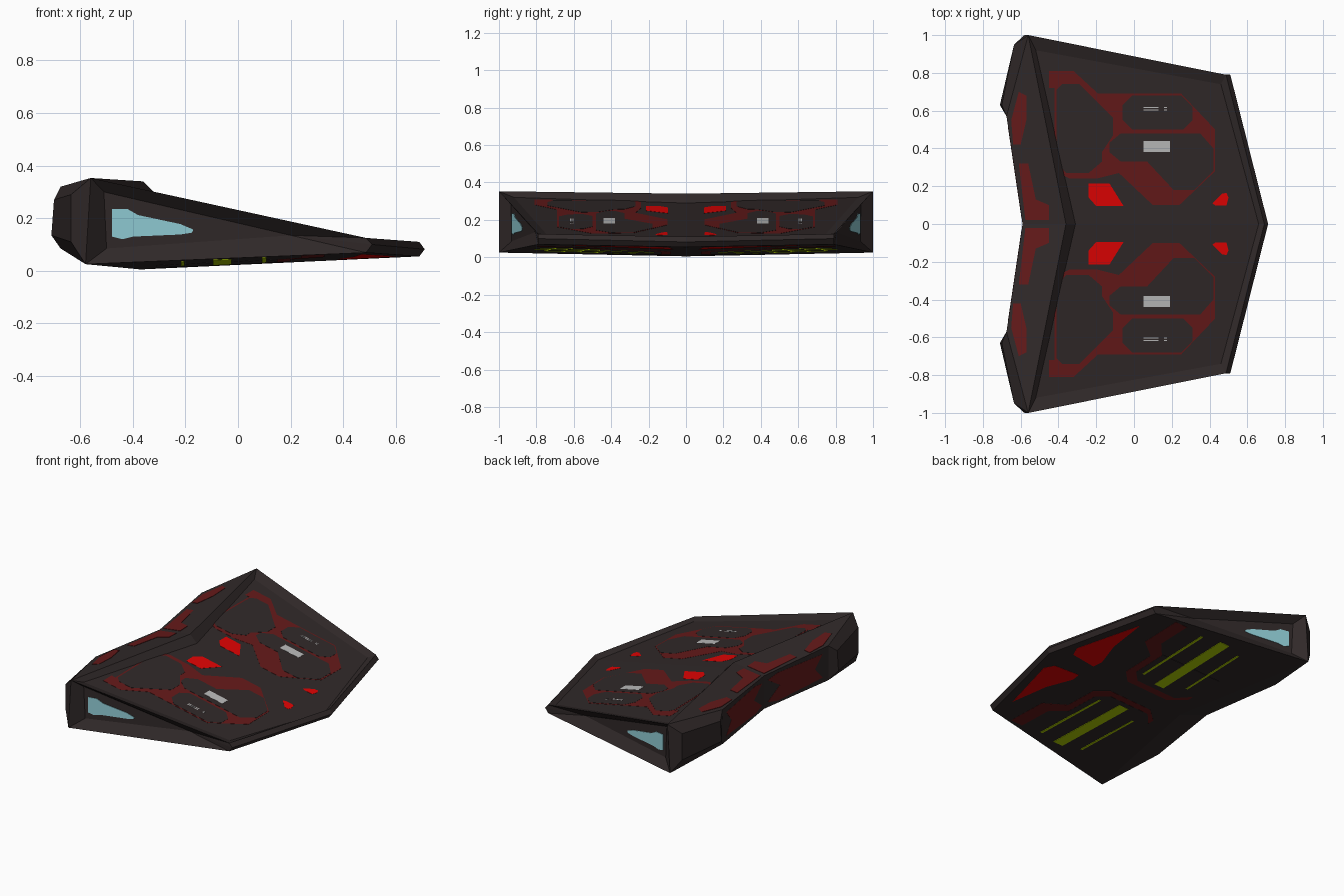
import bpy, bmesh
from mathutils import Vector

if "Cube" in bpy.data.objects:
    bpy.data.objects.remove(bpy.data.objects["Cube"])


def mat(name, r, g, b):
    m = bpy.data.materials.new(name)
    m.diffuse_color = (r, g, b, 1)
    m.use_nodes = True
    m.node_tree.nodes["Principled BSDF"].inputs["Base Color"].default_value = m.diffuse_color
    return m


BODY = mat("charcoal", .030, .022, .022)
DARK_RED = mat("dark red", .130, .010, .010)
RED = mat("bright red", .75, .001, .001)
GREY = mat("light grey", .50, .50, .50)
CYAN = mat("pale cyan", .29, .63, .69)
LIME = mat("olive lime", .45, .64, .001)


# Surface functions: flat planes of the hull on the +y half
def top(x, y): return (x, y, .2245 - .211 * x - .015 * y)
def under(x, y): return (x, y, .0225 + .047 * x + .03 * y)
def rear_top(x, y): return (x, y, .3868 + .13 * x + .037 * y)
def rear(y, z): return (-.59 - .149 * y, y, z)
def side(x, z): return (x, .935 - .183 * (x + .51), z)


# Hull: half described by its corner points, mirrored across y = 0
V = dict(
    r0=(-.36, 0, .34), r1=(-.56, 1, .353),
    p0=top(-.31, 0), p1=top(-.52, .92), p2=top(.46, .74), p3=top(.66, 0),
    t2=(.487, .79, .125), t3=(.69, 0, .11),
    m2=(.51, .79, .10), m3=(.71, 0, .082),
    b2=under(.487, .79), b3=under(.69, 0),
    b1=under(-.58, 1), b0=under(-.37, 0),
    s1=side(-.51, .30), s2=side(-.50, .085), s3=side(.20, .135),
    ct=rear(0, .31), cb=rear(0, .085), nt=rear(.57, .32), nb=rear(.57, .085),
    q1=(-.70, .63, .27), q2=(-.635, .95, .29),
    q3=(-.71, .63, .135), q4=(-.635, .95, .11))
FACES = ("p0 p1 p2 p3", "r0 r1 p1 p0", "b3 b2 b1 b0", "s1 s2 s3",
         "r0 ct nt r1", "b0 b1 nb cb", "ct cb nb nt",
         "nt q1 q2 r1", "q1 q3 q4 q2", "nt nb q3 q1", "nb b1 q4 q3",
         "r1 q2 q4 b1", "r1 s1 s3 t2",
         "r1 t2 p2 p1", "t2 t3 p3 p2", "t2 m2 m3 t3", "m2 b2 b3 m3",
         "t2 m2 s3", "m2 b2 s3", "b2 b1 s2 s3", "b1 r1 s1 s2")


def finish(bm, name, m):
    bmesh.ops.recalc_face_normals(bm, faces=bm.faces)
    me = bpy.data.meshes.new(name)
    bm.to_mesh(me)
    bm.free()
    me.materials.append(m)
    bpy.context.collection.objects.link(bpy.data.objects.new(name, me))


bm = bmesh.new()
for s in (1, -1):
    vs = {k: bm.verts.new((x, s * y, z)) for k, (x, y, z) in V.items()}
    for f in FACES:
        bm.faces.new([vs[k] for k in f.split()])
bmesh.ops.remove_doubles(bm, verts=bm.verts, dist=1e-5)
finish(bm, "hull", BODY)


# Thin painted plates laid on a hull surface, one on each side
def plate(name, m, surf, normal, pts, lift=.001):
    bm = bmesh.new()
    n = Vector(normal)
    for s in (1, -1):
        lo, hi = [[bm.verts.new((q.x, s * q.y, q.z))
                   for q in (Vector(surf(*p)) + n * d for p in pts)] for d in (-.001, lift)]
        bm.faces.new(lo)
        bm.faces.new(hi)
        for i in range(len(pts)):
            j = (i + 1) % len(pts)
            bm.faces.new((lo[i], lo[j], hi[j], hi[i]))
    finish(bm, name, m)


def rect(x0, x1, y0, y1):
    return [(x0, y0), (x1, y0), (x1, y1), (x0, y1)]


UP, DOWN, BACK, OUT = (0, 0, 1), (0, 0, -1), (-1, 0, 0), (0, 1, 0)

# Top markings
plate("top_red_field", DARK_RED, top, UP,
      [(-.45, .81), (-.32, .81), (-.19, .69), (.25, .69), (.43, .50), (.43, .28),
       (.24, .10), (.10, .10), (-.08, .27), (-.20, .24), (-.34, .24), (-.42, .28),
       (-.42, .72), (-.45, .72)])
plate("top_left_island", BODY, top, UP,
      [(-.41, .71), (-.38, .74), (-.29, .74), (-.11, .56), (-.11, .47), (-.17, .38),
       (-.17, .33), (-.24, .27), (-.36, .27), (-.41, .33)], .002)
plate("top_outer_island", BODY, top, UP,
      [(-.06, .55), (-.01, .50), (.26, .50), (.31, .55), (.31, .62), (.25, .68),
       (-.01, .68), (-.06, .63)], .002)
plate("top_inner_island", BODY, top, UP,
      [(-.07, .48), (.35, .48), (.42, .40), (.42, .28), (.32, .18), (.21, .18),
       (.07, .33), (-.07, .33), (-.13, .38), (-.13, .43)], .002)
plate("top_red_lamp", RED, top, UP,
      [(-.24, .215), (-.13, .215), (-.055, .095), (-.20, .095), (-.24, .14)])
plate("nose_red_lamp", RED, top, UP,
      [(.415, .11), (.43, .098), (.49, .098), (.50, .14), (.49, .165), (.465, .16)])
plate("grey_vent", GREY, top, UP, rect(.05, .19, .38, .44), .003)
for x0, x1 in ((.05, .13), (.16, .175)):
    for y in (.604, .616):
        plate("grey_slit", GREY, top, UP, rect(x0, x1, y - .003, y + .003), .003)

# Side windows
plate("side_window", CYAN, side, OUT,
      [(-.48, .235), (-.42, .235), (-.38, .212), (-.22, .178), (-.17, .157),
       (-.175, .145), (-.22, .138), (-.40, .13), (-.44, .12), (-.48, .13)], .003)

# Rear markings
plate("rear_top_stripe", DARK_RED, rear_top, UP,
      [(-.575, .02), (-.45, .02), (-.45, .10), (-.52, .13), (-.56, .32), (-.61, .32)], .0025)
plate("rear_pod_stripe", DARK_RED, rear_top, UP,
      [(-.61, .70), (-.57, .68), (-.57, .55), (-.60, .42), (-.64, .42), (-.65, .55)], .003)
plate("rear_face_stripe", DARK_RED, rear, BACK,
      [(.03, .27), (.12, .29), (.52, .28), (.45, .20), (.52, .12), (.12, .10),
       (.03, .12), (.14, .20)])

# Underside markings
plate("under_red_lamp", RED, under, DOWN,
      [(.47, .62), (.60, .16), (.57, .09), (.39, .07), (.38, .14), (.44, .33)])
plate("under_red_field", DARK_RED, under, DOWN,
      [(-.30, .17), (-.20, .08), (.12, .08), (.20, .16), (.20, .40), (.33, .50),
       (.33, .80), (.24, .80), (.24, .55), (.15, .45), (-.30, .45)])
plate("under_island", BODY, under, DOWN,
      [(-.31, .23), (-.22, .13), (.08, .13), (.15, .20), (.15, .46), (-.31, .46)], .002)
for x, w, y0, y1 in ((-.06, .036, .17, .81), (.10, .008, .21, .78), (-.21, .007, .26, .76)):
    plate("under_lime_strip", LIME, under, DOWN, rect(x - w, x + w, y0, y1), .003)
